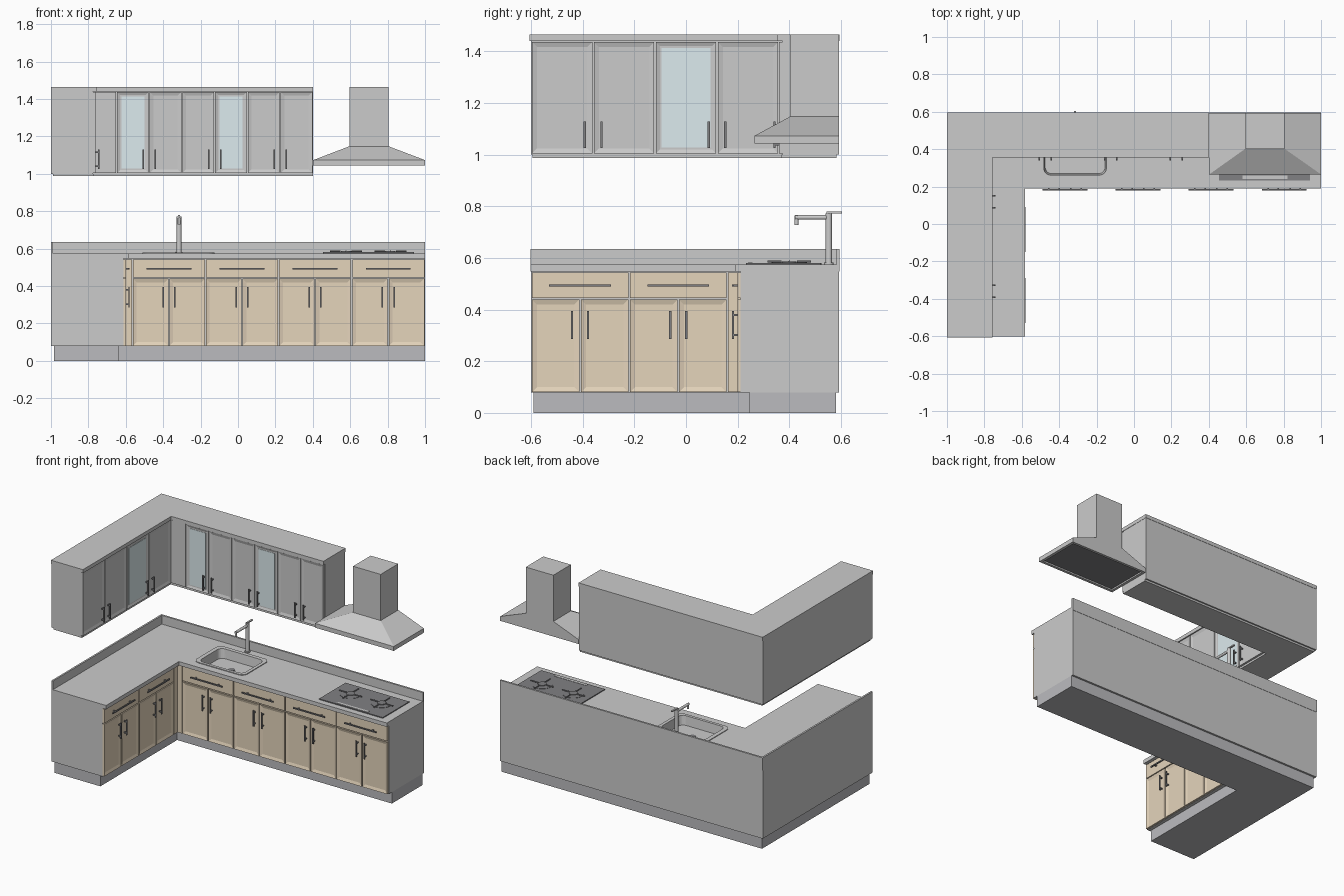
import bpy, bmesh, math
from mathutils import Vector

if "Cube" in bpy.data.objects:
    bpy.data.objects.remove(bpy.data.objects["Cube"])


def mat(name, r, g, b, a=1.0):
    m = bpy.data.materials.new(name)
    m.diffuse_color = (r, g, b, a)
    m.use_nodes = True
    m.node_tree.nodes["Principled BSDF"].inputs["Base Color"].default_value = m.diffuse_color
    return m


WOOD = mat("wood", 0.78, 0.66, 0.50)
DARK = mat("dark_metal", 0.22, 0.22, 0.23)
STONE = mat("counter_stone", 0.85, 0.85, 0.83)
PLINTH = mat("plinth_grey", 0.5, 0.5, 0.52)
GLASS = mat("glass", 0.72, 0.83, 0.86)
STEEL = mat("steel", 0.65, 0.65, 0.65)


def finish(name, bm, material=None):
    bmesh.ops.recalc_face_normals(bm, faces=bm.faces)
    me = bpy.data.meshes.new(name)
    bm.to_mesh(me)
    bm.free()
    ob = bpy.data.objects.new(name, me)
    bpy.context.collection.objects.link(ob)
    if material:
        me.materials.append(material)
    return ob


def loft(name, loops, material=None):
    """Skin a list of equal-length point loops and cap both ends."""
    bm = bmesh.new()
    rows = [[bm.verts.new(p) for p in loop] for loop in loops]
    n = len(rows[0])
    for a, b in zip(rows, rows[1:]):
        for i in range(n):
            bm.faces.new((a[i], a[(i + 1) % n], b[(i + 1) % n], b[i]))
    bm.faces.new(rows[0])
    bm.faces.new(rows[-1])
    return finish(name, bm, material)


def rect(x0, x1, y0, y1, z):
    return [(x0, y0, z), (x1, y0, z), (x1, y1, z), (x0, y1, z)]


def round_rect(x0, x1, y0, y1, r, z, seg=6):
    pts = []
    for cx, cy, a0 in ((x1 - r, y1 - r, 0), (x0 + r, y1 - r, 90), (x0 + r, y0 + r, 180), (x1 - r, y0 + r, 270)):
        for i in range(seg + 1):
            a = math.radians(a0 + 90 * i / seg)
            pts.append((cx + r * math.cos(a), cy + r * math.sin(a), z))
    return pts


def box(name, x0, x1, y0, y1, z0, z1, material=None):
    return loft(name, [rect(x0, x1, y0, y1, z0), rect(x0, x1, y0, y1, z1)], material)


def l_block(name, xl, xi, xr, yf, yi, yb, z0, z1, material=None):
    plan = [(xl, yf), (xi, yf), (xi, yi), (xr, yi), (xr, yb), (xl, yb)]
    return loft(name, [[(x, y, z) for x, y in plan] for z in (z0, z1)], material)


def cyl(name, p0, p1, r, material=None, seg=20):
    p0, p1 = Vector(p0), Vector(p1)
    bm = bmesh.new()
    bmesh.ops.create_cone(bm, cap_ends=True, segments=seg, radius1=r, radius2=r, depth=(p1 - p0).length)
    rot = (p1 - p0).to_track_quat('Z', 'Y').to_matrix()
    bmesh.ops.rotate(bm, verts=bm.verts, matrix=rot)
    bmesh.ops.translate(bm, verts=bm.verts, vec=(p0 + p1) / 2)
    ob = finish(name, bm, material)
    for f in ob.data.polygons:
        f.use_smooth = len(f.vertices) == 4
    return ob


# A run is (axis, face): u goes along the run, d is distance in front of the face
def run_box(name, run, u0, u1, d0, d1, z0, z1, material=None):
    axis, f = run
    if axis == 'x':
        return box(name, u0, u1, f - d1, f - d0, z0, z1, material)
    return box(name, f + d0, f + d1, u0, u1, z0, z1, material)


def door(name, run, u0, u1, z0, z1, material=None, border=0.028, depth=0.006):
    ob = run_box(name, run, u0 + .003, u1 - .003, -.014, 0, z0, z1, material)
    n = Vector((0, -1, 0)) if run[0] == 'x' else Vector((1, 0, 0))
    bm = bmesh.new()
    bm.from_mesh(ob.data)
    bm.normal_update()
    face = max(bm.faces, key=lambda f: f.normal.dot(n))
    bmesh.ops.inset_individual(bm, faces=[face], thickness=border)
    bmesh.ops.translate(bm, verts=face.verts, vec=-n * depth)
    bm.to_mesh(ob.data)
    bm.free()


def handle(name, run, u, z, length, upright=True):
    h, t, post = length / 2, .004, length * .36
    if upright:
        run_box(name, run, u - t, u + t, .014, .021, z - h, z + h, DARK)
        for s in (-post, post):
            run_box(name + "_post", run, u - t, u + t, 0, .015, z + s - t, z + s + t, DARK)
    else:
        run_box(name, run, u - h, u + h, .014, .021, z - t, z + t, DARK)
        for s in (-post, post):
            run_box(name + "_post", run, u + s - t, u + s + t, 0, .015, z - t, z + t, DARK)


# Base cabinets, plinth, counter and splashback
carcass = l_block("base_carcass", -1, -.612, 1, -.6, .212, .593, .078, .548)
l_block("plinth", -.985, -.635, 1, -.59, .245, .58, 0, .078, PLINTH)
counter = l_block("countertop", -1, -.583, 1, -.602, .19, .595, .548, .575, STONE)
box("splashback_back", -1, 1, .582, .595, .575, .635, STONE)
box("splashback_left", -1, -.988, -.602, .582, .575, .635, STONE)

# Base drawers and doors
base_back, base_left = ('x', .2), ('y', -.6)
for run, start, w, count in ((base_back, -.565, .391, 4), (base_left, -.6, .38, 2)):
    for i in range(count):
        a = start + i * w
        m = a + w / 2
        run_box("drawer_front", run, a + .003, a + w - .003, -.014, 0, .445, .543, WOOD)
        handle("drawer_handle", run, m, .493, .24, upright=False)
        for s in (-1, 1):
            u0, u1 = sorted((m, m + s * w / 2))
            door("base_door", run, u0, u1, .08, .439, WOOD)
            handle("base_door_handle", run, m + s * .031, .34, .108)
run_box("corner_filler_back", base_back, -.602, -.568, -.014, 0, .08, .543, WOOD)
run_box("corner_filler_left", base_left, .163, .2, -.014, 0, .08, .543, WOOD)

# Wall cabinets with crown and light rail
l_block("wall_carcass", -1, -.776, .4, -.6, .374, .593, 1.0, 1.44)
l_block("crown", -1.0, -.757, .402, -.606, .355, .595, 1.44, 1.465)
l_block("light_rail", -.99, -.772, .4, -.595, .37, .583, .987, 1.0)
wall_back, wall_left = ('x', .36), ('y', -.762)
# start, width, then per door: (is glass, handle side)
layout = ((wall_back, -.65, .175, ((1, 1), (0, -1), (0, 1), (1, -1), (0, 1), (0, -1))),
          (wall_left, -.6, .24, ((0, 1), (0, -1), (1, 1), (0, -1))))
for run, start, w, doors in layout:
    for i, (glass, side) in enumerate(doors):
        a, b = start + i * w, start + (i + 1) * w
        door("wall_door", run, a, b, 1.004, 1.437, border=.022 if glass else .028)
        if glass:
            run_box("glass_pane", run, a + .026, b - .026, -.008, -.004, 1.027, 1.414, GLASS)
        handle("wall_door_handle", run, (b if side > 0 else a) - side * .032, 1.077, .104)
run_box("wall_filler_back", wall_back, -.762, -.653, -.014, 0, 1.004, 1.437)

# Extractor hood with recessed underside
hood = (.402, 1.0, .265, .593)
loft("extractor_hood", [rect(.42, .98, .283, .575, 1.06), rect(.42, .98, .283, .575, 1.043),
                        rect(*hood, 1.043), rect(*hood, 1.073),
                        rect(.595, .805, .402, .593, 1.147), rect(.595, .805, .402, .593, 1.465)])
box("hood_filter", .421, .979, .284, .574, 1.052, 1.058, DARK)

# Sink let into the counter
cutter = loft("sink_cutter", [round_rect(-.492, -.138, .252, .508, .04, z) for z in (.505, .62)])
cutter.hide_render = True
cutter.hide_set(True)
for ob in (carcass, counter):
    mod = ob.modifiers.new("sink_hole", 'BOOLEAN')
    mod.operation, mod.object, mod.solver = 'DIFFERENCE', cutter, 'EXACT'
loft("sink", [round_rect(-.49, -.14, .254, .506, .038, .51), round_rect(-.49, -.14, .254, .506, .038, .575),
              round_rect(-.51, -.126, .242, .525, .04, .575), round_rect(-.51, -.126, .242, .525, .04, .58),
              round_rect(-.482, -.148, .262, .498, .035, .58), round_rect(-.475, -.155, .269, .491, .035, .517)], STEEL)
cyl("sink_drain", (-.315, .38, .516), (-.315, .38, .52), .022, DARK)

# Tap
cyl("tap_base", (-.315, .553, .575), (-.315, .553, .582), .018, STEEL)
cyl("tap_column", (-.315, .553, .58), (-.315, .553, .772), .013, STEEL)
cyl("tap_spout", (-.315, .553, .757), (-.315, .422, .757), .009, STEEL)
cyl("tap_nozzle", (-.315, .428, .764), (-.315, .428, .728), .0075, STEEL)
box("tap_lever", -.321, -.309, .545, .605, .772, .78, STEEL)

# Gas hob: glass plate, control strip, burners with grates
box("hob_plate", .455, .94, .232, .52, .575, .581, DARK)
box("hob_control_strip", .58, .82, .24, .258, .581, .583, STEEL)
for x in (.578, .815):
    y = .4
    cyl("burner_ring", (x, y, .581), (x, y, .583), .068, DARK, 32)
    cyl("burner_cap", (x, y, .583), (x, y, .587), .028, DARK, 24)
    for k in range(4):
        c, s = math.cos(k * math.pi / 2), math.sin(k * math.pi / 2)
        cyl("grate_arm", (x + .03 * c, y + .03 * s, .586), (x + .085 * c, y + .085 * s, .586), .004, DARK, 8)
